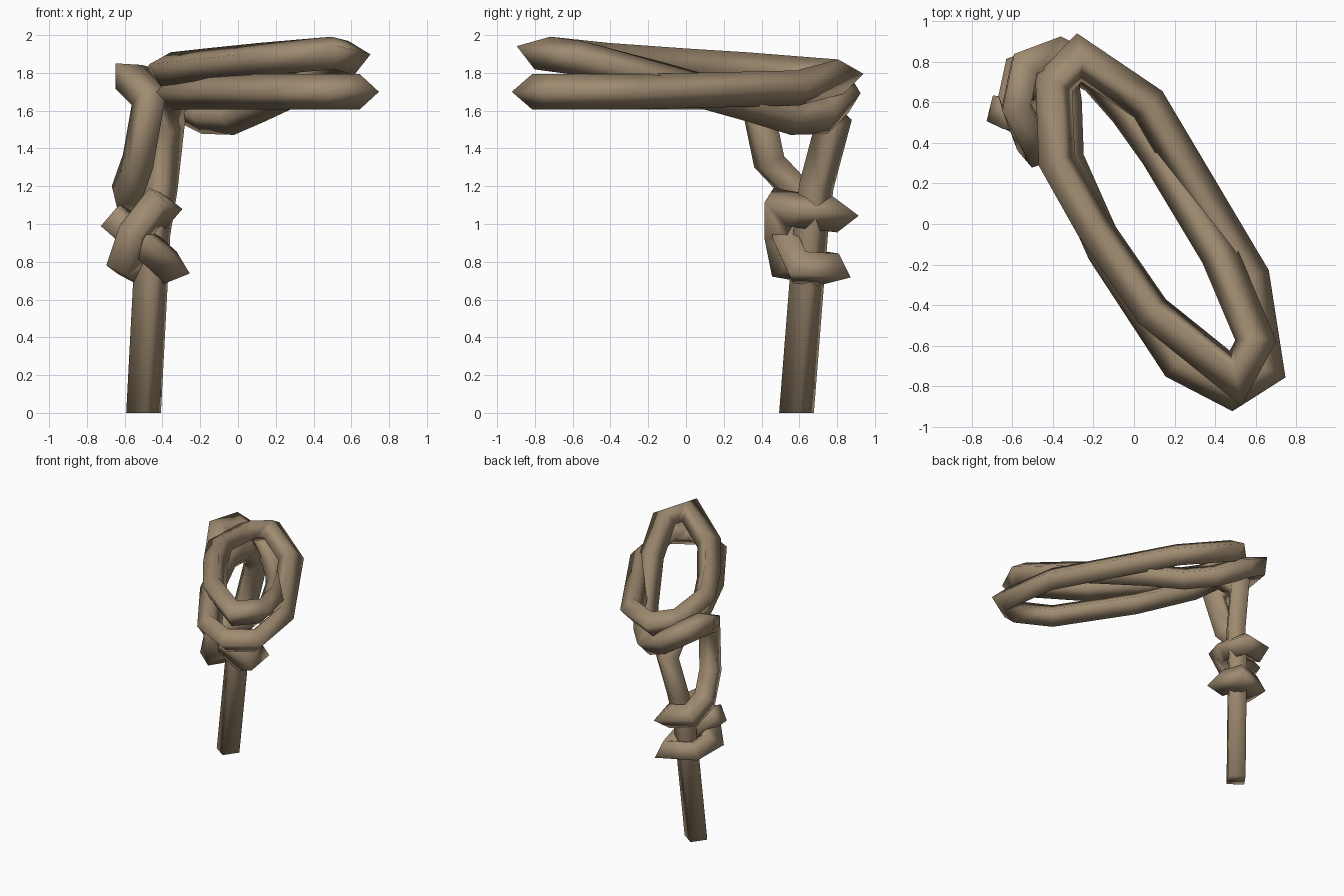
import bpy, bmesh, math
from mathutils import Vector

if "Cube" in bpy.data.objects:
    bpy.data.objects.remove(bpy.data.objects["Cube"])

RADIUS, SIDES = 0.093, 4

rope_mat = bpy.data.materials.new("tan rope")
rope_mat.diffuse_color = (0.35, 0.26, 0.165, 1)
rope_mat.use_nodes = True
rope_mat.node_tree.nodes["Principled BSDF"].inputs["Base Color"].default_value = rope_mat.diffuse_color


def sweep(name, path, seed):
    """Mitred diamond tube along a polyline; the ring is upright in the segment after point `seed`."""
    pts = [Vector(p) for p in path]
    last = len(pts) - 1
    dirs = [(b - a).normalized() for a, b in zip(pts, pts[1:])]
    planes = [dirs[0]] + [(a + b).normalized() for a, b in zip(dirs, dirs[1:])] + [dirs[-1]]
    planes[0] = Vector((0, 0, 1))  # rope end is cut flat on the ground

    def slide(ring, d, i):
        # move a ring along a segment onto the bisecting plane at point i
        return [c + d * ((pts[i] - c).dot(planes[i]) / d.dot(planes[i])) for c in ring]

    d = dirs[seed]
    side = d.cross(Vector((0, 0, 1))).normalized()
    up = side.cross(d)
    first = [pts[seed] + RADIUS * (side * math.cos(a) + up * math.sin(a))
             for a in (2 * math.pi * i / SIDES for i in range(SIDES))]
    coords = {seed: slide(first, d, seed)}
    for i in range(seed + 1, last + 1):
        coords[i] = slide(coords[i - 1], dirs[i - 1], i)
    for i in range(seed - 1, -1, -1):
        coords[i] = slide(coords[i + 1], dirs[i], i)

    bm = bmesh.new()
    rings = [[bm.verts.new(c) for c in coords[i]] for i in range(last + 1)]
    for a, b in zip(rings, rings[1:]):
        for k in range(SIDES):
            j = (k + 1) % SIDES
            bm.faces.new((a[k], a[j], b[j], b[k]))
    bm.faces.new(rings[0][::-1])
    bm.faces.new(rings[-1])
    bmesh.ops.recalc_face_normals(bm, faces=bm.faces)
    for f in bm.faces:
        f.smooth = True
    me = bpy.data.meshes.new(name)
    bm.to_mesh(me)
    bm.free()
    me.materials.append(rope_mat)
    ob = bpy.data.objects.new(name, me)
    bpy.context.collection.objects.link(ob)


# hanging end, up through the knot
standing = [(-.5, .585, 0), (-.45, .66, .95), (-.41, .69, 1.2), (-.375, .775, 1.52)]
# flat lower turn of the coil
lower_turn = [(-.35, .6, 1.68), (-.34, .32, 1.7), (-.14, -.13, 1.7), (.22, -.68, 1.7),
              (.48, -.815, 1.7), (.645, -.71, 1.7), (.575, -.26, 1.7), (.07, .59, 1.72)]
# tilted upper turn
upper_turn = [(-.27, .82, 1.78), (-.395, .69, 1.79), (-.38, .31, 1.82), (-.2, -.01, 1.84),
              (.09, -.43, 1.87), (.5, -.76, 1.905), (.6, -.575, 1.88), (.42, -.15, 1.77),
              (.12, .35, 1.63), (-.03, .56, 1.565)]
# wrap at the near end, then the second leg
wrap = [(-.18, .73, 1.57), (-.38, .83, 1.67), (-.54, .77, 1.77), (-.58, .58, 1.78),
        (-.47, .37, 1.67), (-.53, .44, 1.33), (-.59, .6, 1.16)]
# two hitches tied around the hanging part
knot = [(-.56, .74, 1.07), (-.42, .79, 1.05), (-.39, .62, 1.07), (-.44, .5, 1.09),
        (-.55, .5, .95), (-.6, .53, .8), (-.56, .7, .77), (-.39, .76, .76),
        (-.355, .6, .77), (-.5, .54, .9), (-.67, .55, 1.05)]

sweep("coiled_rope", standing + lower_turn + upper_turn + wrap + knot, 6)
